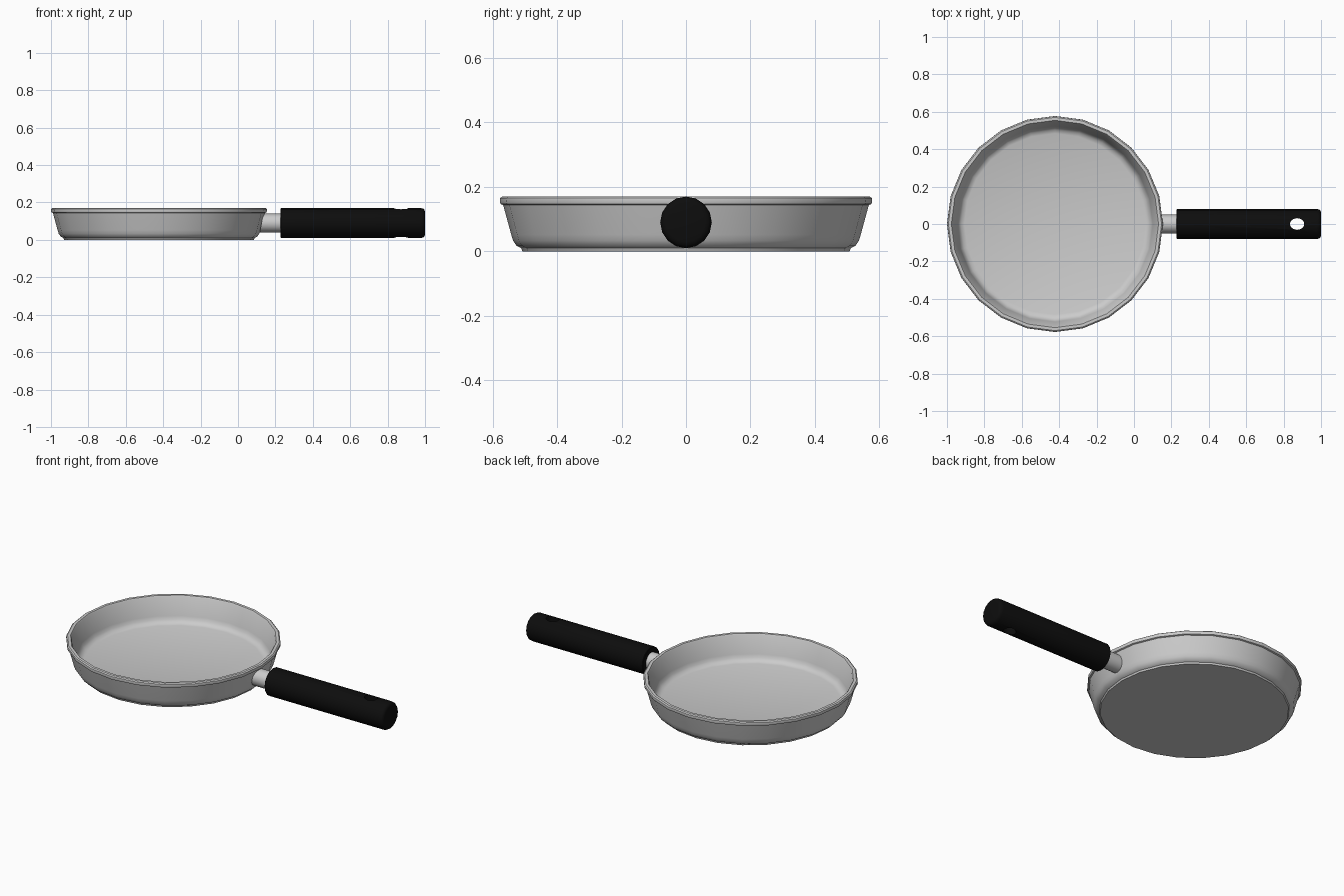
import bpy, math
from mathutils import Vector, Matrix

if "Cube" in bpy.data.objects:
    bpy.data.objects.remove(bpy.data.objects["Cube"])

PAN_X = -0.4225
GRIP_Z = 0.09


def revolve(name, profile, sides, matrix, angle=35):
    """Spin (radius, height) points around local z; radius 0 makes a pole."""
    verts, faces, rings = [], [], []
    for r, h in profile:
        n = 1 if r == 0 else sides
        rings.append([len(verts) + i for i in range(n)])
        for i in range(n):
            a = 2 * math.pi * i / sides
            verts.append(matrix @ Vector((r * math.cos(a), r * math.sin(a), h)))
    for low, high in zip(rings, rings[1:]):
        for i in range(sides):
            j = (i + 1) % sides
            if len(low) == 1:
                faces.append((low[0], high[j], high[i]))
            elif len(high) == 1:
                faces.append((low[i], low[j], high[0]))
            else:
                faces.append((low[i], low[j], high[j], high[i]))
    mesh = bpy.data.meshes.new(name)
    mesh.from_pydata(verts, [], faces)
    ob = bpy.data.objects.new(name, mesh)
    bpy.context.collection.objects.link(ob)
    smooth(ob, angle)
    return ob


def smooth(ob, angle):
    ob.data.shade_smooth()
    ob.data.set_sharp_from_angle(angle=math.radians(angle))


# Pan: base, outer wall, rolled rim, inner wall and floor in one profile
pan_profile = [
    (0, 0), (0.507, 0), (0.511, 0.010), (0.525, 0.017), (0.536, 0.033), (0.542, 0.052),
    (0.567, 0.144), (0.575, 0.147), (0.5775, 0.155), (0.5765, 0.165), (0.570, 0.170),
    (0.554, 0.170), (0.549, 0.163), (0.523, 0.062), (0.516, 0.043),
    (0.503, 0.029), (0.484, 0.023), (0, 0.023)]
revolve("pan_body", pan_profile, 24, Matrix.Translation((PAN_X, 0, 0)))

# Along-x axis shared by the neck and the grip
along_x = Matrix.Translation((0, 0, GRIP_Z)) @ Matrix.Rotation(math.radians(90), 4, 'Y')

# Neck: short rod, its pan end slanted to follow the wall
neck = revolve("handle_neck", [(0, 0.12), (0.05, 0.12), (0.05, 0.25), (0, 0.25)], 16, along_x)
for v in neck.data.vertices:
    if v.co.x < 0.2:
        v.co.x += (v.co.z - 0.06) * 0.2

# Grip: black rod with a rounded far end
grip_profile = [(0, 0.228), (0.077, 0.228), (0.08, 0.231), (0.08, 0.978),
                (0.077, 0.990), (0.071, 0.997), (0.060, 1.0), (0, 1.0)]
grip = revolve("handle_grip", grip_profile, 16, along_x)

# Hanging hole: oval cut straight through the grip
hole = revolve("hole_cutter", [(0, -0.1), (1, -0.1), (1, 0.3), (0, 0.3)], 20,
               Matrix.Translation((0.872, 0, 0)) @ Matrix.Diagonal((0.038, 0.031, 1, 1)))
hole.hide_render = True
cut = grip.modifiers.new("hole", 'BOOLEAN')
cut.operation = 'DIFFERENCE'
cut.solver = 'EXACT'
cut.object = hole
bpy.context.view_layer.objects.active = grip
bpy.ops.object.modifier_apply(modifier=cut.name)
bpy.data.objects.remove(hole)
smooth(grip, 35)

black = bpy.data.materials.new("black_grip")
black.diffuse_color = (0.004, 0.004, 0.004, 1)
black.use_nodes = True
black.node_tree.nodes["Principled BSDF"].inputs["Base Color"].default_value = black.diffuse_color
grip.data.materials.clear()
grip.data.materials.append(black)
